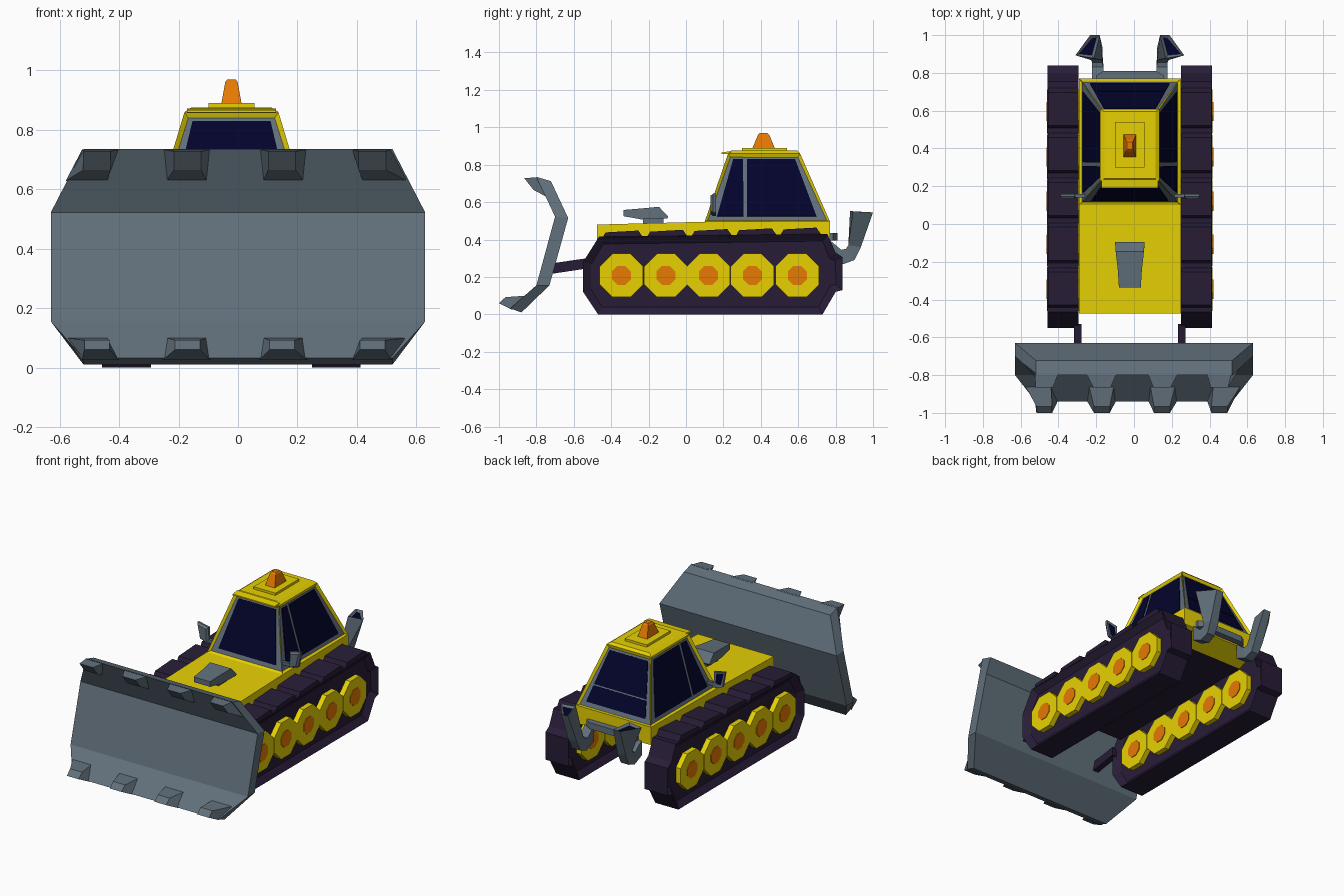
import bpy, bmesh, math
from mathutils import Vector

if "Cube" in bpy.data.objects:
    bpy.data.objects.remove(bpy.data.objects["Cube"])

CX = -0.022  # machine centre line (blade is centred on 0)

def material(name, rgb):
    m = bpy.data.materials.new(name)
    m.diffuse_color = (*rgb, 1)
    m.use_nodes = True
    m.node_tree.nodes["Principled BSDF"].inputs["Base Color"].default_value = m.diffuse_color
    return m

YELLOW = material("yellow paint", (0.80, 0.64, 0.001))
STEEL = material("grey steel", (0.12, 0.162, 0.20))
DARK = material("dark track", (0.021, 0.012, 0.038))
GLASS = material("navy glass", (0.001, 0.001, 0.025))
ORANGE = material("orange", (0.80, 0.195, 0.001))

def finish(name, bm, *mats):
    bmesh.ops.recalc_face_normals(bm, faces=bm.faces)
    me = bpy.data.meshes.new(name)
    bm.to_mesh(me)
    bm.free()
    for m in mats:
        me.materials.append(m)
    ob = bpy.data.objects.new(name, me)
    bpy.context.collection.objects.link(ob)
    return ob

def skin(rings):
    bm = bmesh.new()
    vs = [[bm.verts.new(p) for p in r] for r in rings]
    n = len(rings[0])
    for a, b in zip(vs, vs[1:]):
        for i in range(n):
            j = (i + 1) % n
            bm.faces.new((a[i], a[j], b[j], b[i]))
    caps = [bm.faces.new(vs[0]), bm.faces.new(vs[-1])]
    bmesh.ops.recalc_face_normals(bm, faces=bm.faces)
    return bm, caps

def loft(name, rings, mat, inset=None, inset_mat=None, both=False):
    """Skin rings of points; inset=(width, depth) recesses the last cap (or both)."""
    bm, caps = skin(rings)
    if inset:
        for f in (caps if both else caps[1:]):
            bmesh.ops.inset_region(bm, faces=[f], thickness=inset[0], depth=-inset[1])
        if inset_mat:
            caps[1].material_index = 1
    return finish(name, bm, mat, *([inset_mat] if inset_mat else []))

def prism(name, prof, x0, x1, mat, **kw):
    """Extrude a (y, z) profile along x."""
    return loft(name, [[(x, y, z) for y, z in prof] for x in (x0, x1)], mat, **kw)

def rect(hw, y0, y1, z):
    return [(CX - hw, y0, z), (CX + hw, y0, z), (CX + hw, y1, z), (CX - hw, y1, z)]

def side(s, x):
    return CX + s * x

# body with dark underside
body = prism("body", [(-0.475, 0.33), (-0.475, 0.48), (0.10, 0.495), (0.77, 0.50),
                      (0.77, 0.385), (0.64, 0.33)], CX - 0.27, CX + 0.27, YELLOW)
body.data.materials.append(DARK)
for p in body.data.polygons:
    if p.normal.z < -0.95:
        p.material_index = 1

# cab: bevelled roof, walls inset to make recessed grey window frames
RECESS = 0.013
B = rect(0.268, 0.10, 0.77, 0.495)
T = rect(0.158, 0.225, 0.61, 0.86)
bm, _ = skin([B, T, rect(0.135, 0.24, 0.595, 0.875)])
walls = [f for f in bm.faces if 0.1 < f.normal.z < 0.6 and f.calc_area() > 0.03]
for f in walls:
    bmesh.ops.inset_region(bm, faces=[f], thickness=0.021, depth=-RECESS)
    f.material_index = 1
finish("cab", bm, YELLOW, STEEL)
prism("roof_lip", [(0.19, 0.858), (0.19, 0.866), (0.24, 0.872), (0.24, 0.855)],
      CX - 0.15, CX + 0.15, YELLOW)
loft("roof_plate", [rect(0.078, 0.30, 0.54, 0.87), rect(0.078, 0.30, 0.54, 0.89)], YELLOW)
loft("beacon", [rect(0.034, 0.355, 0.475, 0.888), rect(0.021, 0.385, 0.445, 0.96),
                rect(0.014, 0.395, 0.435, 0.97)], ORANGE)

# window panes: thin plates placed in (u, v) on each recessed cab wall
def pane(name, wall, uv):
    a, b, c, d = (Vector(p) for p in wall)
    nrm = (b - a).cross(d - a).normalized()
    if nrm.dot((a + c) / 2 - Vector((CX, 0.42, 0.65))) < 0:
        nrm = -nrm
    pts = [a.lerp(b, u).lerp(d.lerp(c, u), v) for u, v in uv]
    loft(name, [[p - nrm * (RECESS + h) for p in pts] for h in (0.001, -0.004)], GLASS)

def box_uv(u0, u1, v0, v1):
    return [(u0, v0), (u1, v0), (u1, v1), (u0, v1)]

pane("front_window", (B[0], B[1], T[1], T[0]), box_uv(0.105, 0.895, 0.1, 0.925))
REAR = (B[3], B[2], T[2], T[3])
pane("rear_window_lower", REAR, box_uv(0.09, 0.91, 0.1, 0.36))
pane("rear_window_upper", REAR, box_uv(0.09, 0.91, 0.38, 0.925))
for tag, wall in (("right", (B[1], B[2], T[2], T[1])), ("left", (B[0], B[3], T[3], T[0]))):
    pane(f"{tag}_window_front", wall, [(0.085, 0.09), (0.305, 0.09), (0.22, 0.925), (0.09, 0.925)])
    pane(f"{tag}_window_rear", wall, [(0.335, 0.09), (0.91, 0.09), (0.905, 0.925), (0.27, 0.925)])

# hood exhaust box on a short stem
def ring(hw, pts):
    (y0, z0), (y1, z1) = pts
    return [(CX - hw, y0, z0), (CX + hw, y0, z0), (CX + hw, y1, z1), (CX - hw, y1, z1)]

loft("hood_intake", [ring(0.058, [(-0.335, 0.525), (-0.335, 0.558)]),
                     ring(0.064, [(-0.24, 0.508), (-0.24, 0.566)]),
                     ring(0.075, [(-0.145, 0.512), (-0.145, 0.575)]),
                     ring(0.078, [(-0.10, 0.512), (-0.095, 0.522)])], STEEL)
loft("intake_stem", [rect(0.045, -0.23, -0.12, 0.475), rect(0.045, -0.23, -0.12, 0.52)], STEEL)

# rear bar, tapering backwards
loft("rear_bar", [[(CX + s * w, y, z) for s, z in ((-1, 0.395), (1, 0.395), (1, 0.435), (-1, 0.435))]
                  for w, y in ((0.18, 0.76), (0.18, 0.785), (0.14, 0.81))], STEEL)

# parts repeated on both sides
TRACK = [(-0.55, 0.12), (-0.47, 0), (0.73, 0), (0.80, 0.12), (0.838, 0.13), (0.838, 0.305),
         (0.80, 0.33), (0.755, 0.43), (-0.465, 0.415), (-0.55, 0.28)]
for s, tag in ((1, "right"), (-1, "left")):
    prism(f"{tag}_track", TRACK, side(s, 0.271), side(s, 0.435), DARK, inset=(0.045, 0.03), both=True)
    for k in range(5):  # tread pads
        y, z = -0.445 + k * 0.238, 0.412 + k * 0.004
        prism(f"{tag}_tread_{k}", [(y, z), (y + 0.015, z + 0.026), (y + 0.19, z + 0.036),
                                   (y + 0.215, z)], side(s, 0.273), side(s, 0.433), DARK)
    for k, y in enumerate((-0.345, -0.107, 0.12, 0.355, 0.595)):  # road wheels, both faces
        def disc(r, x, n=8):
            return [(side(s, x), y + r * math.cos((i + 0.5) * math.tau / n),
                     0.208 + r * math.sin((i + 0.5) * math.tau / n)) for i in range(n)]
        for face, x, out in (("outer", 0.438, 1), ("inner", 0.268, -1)):
            loft(f"{tag}_{face}_wheel_{k}", [disc(0.126, x - out * 0.035), disc(0.126, x)], YELLOW)
            loft(f"{tag}_{face}_hub_{k}", [disc(0.055, x - out * 0.002), disc(0.055, x + out * 0.004)],
                 ORANGE)
    # blade push arm
    prism(f"{tag}_push_arm", [(-0.73, 0.215), (-0.53, 0.245), (-0.53, 0.30), (-0.70, 0.275)],
          side(s, 0.255), side(s, 0.295), DARK)
    # flared rear exhaust pipe with dark mouth
    def pipe_ring(xa, xb, lo, hi):
        return [(side(s, xa), *lo), (side(s, xb), *lo), (side(s, xb), *hi), (side(s, xa), *hi)]
    mouth = [(side(s, 0.16), 1.0, 0.545), (side(s, 0.21), 1.0, 0.545),
             (side(s, 0.288), 0.893, 0.55), (side(s, 0.19), 0.877, 0.552)]
    loft(f"{tag}_exhaust", [pipe_ring(0.14, 0.20, (0.765, 0.30), (0.765, 0.40)),
                            pipe_ring(0.14, 0.20, (0.84, 0.268), (0.83, 0.345)),
                            pipe_ring(0.145, 0.20, (0.90, 0.29), (0.855, 0.35)),
                            pipe_ring(0.145, 0.205, (0.935, 0.36), (0.868, 0.37)), mouth],
         STEEL, inset=(0.021, 0.012), inset_mat=GLASS)
    # wing mirror: stalk, housing, glass
    prism(f"{tag}_mirror_stalk", [(0.14, 0.535), (0.14, 0.555), (0.158, 0.555), (0.158, 0.535)],
          side(s, 0.23), side(s, 0.32), STEEL)
    def mirror_ring(d, y):
        return [(side(s, 0.285 + d), y, 0.525 + d), (side(s, 0.35 - d), y, 0.545 + d),
                (side(s, 0.368 - d), y, 0.645 - d), (side(s, 0.29 + d), y, 0.63 - d)]
    loft(f"{tag}_mirror", [mirror_ring(0.01, 0.132), mirror_ring(0, 0.145), mirror_ring(0, 0.16)],
         STEEL, inset=(0.018, 0.003), inset_mat=GLASS)

# blade: side profile with half width at each point, corners cut off
BLADE = [(-0.80, 0.735, 0.52), (-0.70, 0.522, 0.63), (-0.80, 0.155, 0.63), (-0.94, 0.032, 0.52),
         (-0.88, 0.01, 0.52), (-0.73, 0.155, 0.63), (-0.63, 0.515, 0.63), (-0.722, 0.712, 0.52)]
bm = bmesh.new()
L, R = ([bm.verts.new((s * w, y, z)) for y, z, w in BLADE] for s in (-1, 1))
for i in range(8):
    j = (i + 1) % 8
    bm.faces.new((L[i], L[j], R[j], R[i]))
for V in (L, R):  # end caps, quads between front and back edges
    for i in range(3):
        bm.faces.new((V[i], V[i + 1], V[6 - i], V[7 - i]))
finish("blade", bm, STEEL)

# teeth along the upper and lower blade edges; outer ones follow the cut corners
def tooth(name, inner, edge, tip_x, base, tip, tip_hw):
    loft(name, [[(inner[0], *base[0]), (inner[1], *base[0]), (edge[1], *base[1]), (edge[0], *base[1])],
                [(tip_x - tip_hw, *tip[0]), (tip_x + tip_hw, *tip[0]),
                 (tip_x + tip_hw, *tip[1]), (tip_x - tip_hw, *tip[1])]], STEEL)

for k, (inner, edge, tx) in enumerate((((-0.58, -0.44), (-0.525, -0.40), -0.475),
                                       ((-0.24, -0.105), (-0.253, -0.092), -0.17),
                                       ((0.085, 0.22), (0.072, 0.233), 0.148),
                                       ((0.42, 0.57), (0.385, 0.515), 0.452))):
    tooth(f"lower_tooth_{k}", inner, edge, tx, [(-0.85, 0.10), (-0.93, 0.025)],
          [(-0.965, 0.092), (-1.0, 0.06)], 0.042)
    tooth(f"upper_tooth_{k}", inner, edge, tx, [(-0.745, 0.628), (-0.79, 0.733)],
          [(-0.815, 0.665), (-0.865, 0.728)], 0.046)
